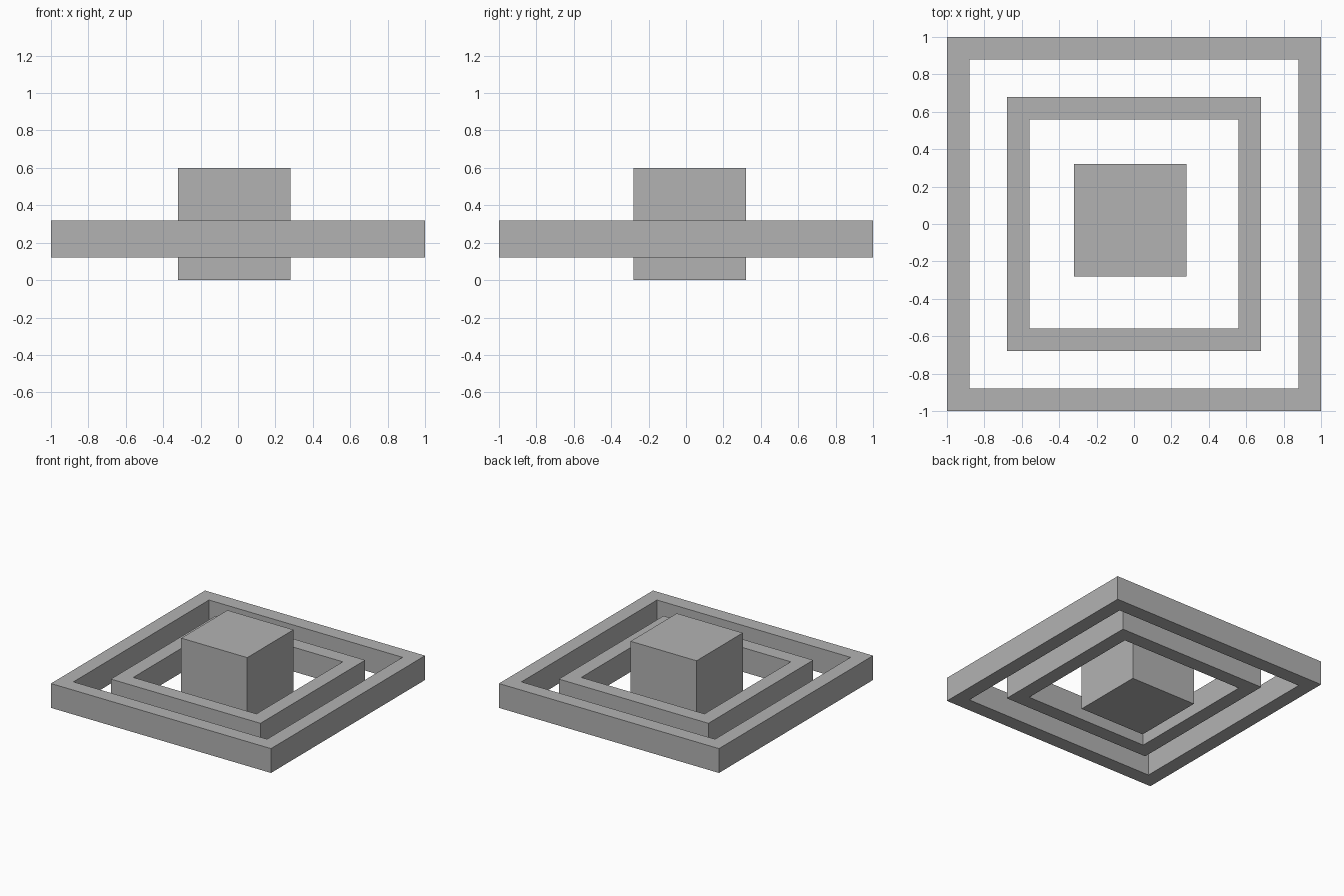
import bpy
import bmesh

old = bpy.data.objects.get("Cube")
if old:
    bpy.data.objects.remove(old, do_unlink=True)

grey = bpy.data.materials.new("plain grey")
grey.use_nodes = True
colour = (0.45, 0.45, 0.45, 1)
grey.diffuse_color = colour
grey.node_tree.nodes["Principled BSDF"].inputs["Base Color"].default_value = colour


def finish(name, bm):
    bmesh.ops.recalc_face_normals(bm, faces=bm.faces)
    mesh = bpy.data.meshes.new(name)
    bm.to_mesh(mesh)
    bm.free()
    mesh.materials.append(grey)
    obj = bpy.data.objects.new(name, mesh)
    bpy.context.collection.objects.link(obj)


def square(bm, half, z):
    corners = ((-1, -1), (1, -1), (1, 1), (-1, 1))
    return [bm.verts.new((x * half, y * half, z)) for x, y in corners]


def square_frame(name, outer, inner, bottom, top):
    bm = bmesh.new()
    # Four loops run around the frame's rectangular cross-section
    section = ((outer, bottom), (outer, top), (inner, top), (inner, bottom))
    loops = [square(bm, half, z) for half, z in section]
    for i in range(4):
        a, b = loops[i], loops[(i + 1) % 4]
        for j in range(4):
            k = (j + 1) % 4
            bm.faces.new((a[j], a[k], b[k], b[j]))
    finish(name, bm)


# Two concentric frames at the same height
square_frame("outer_frame", 1.0, 0.88, 0.12, 0.32)
square_frame("inner_frame", 0.68, 0.56, 0.12, 0.32)

# Central block, slightly off centre
bm = bmesh.new()
bmesh.ops.create_cube(bm, size=0.6)
bmesh.ops.translate(bm, verts=bm.verts, vec=(-0.02, 0.02, 0.3))
finish("centre_block", bm)
